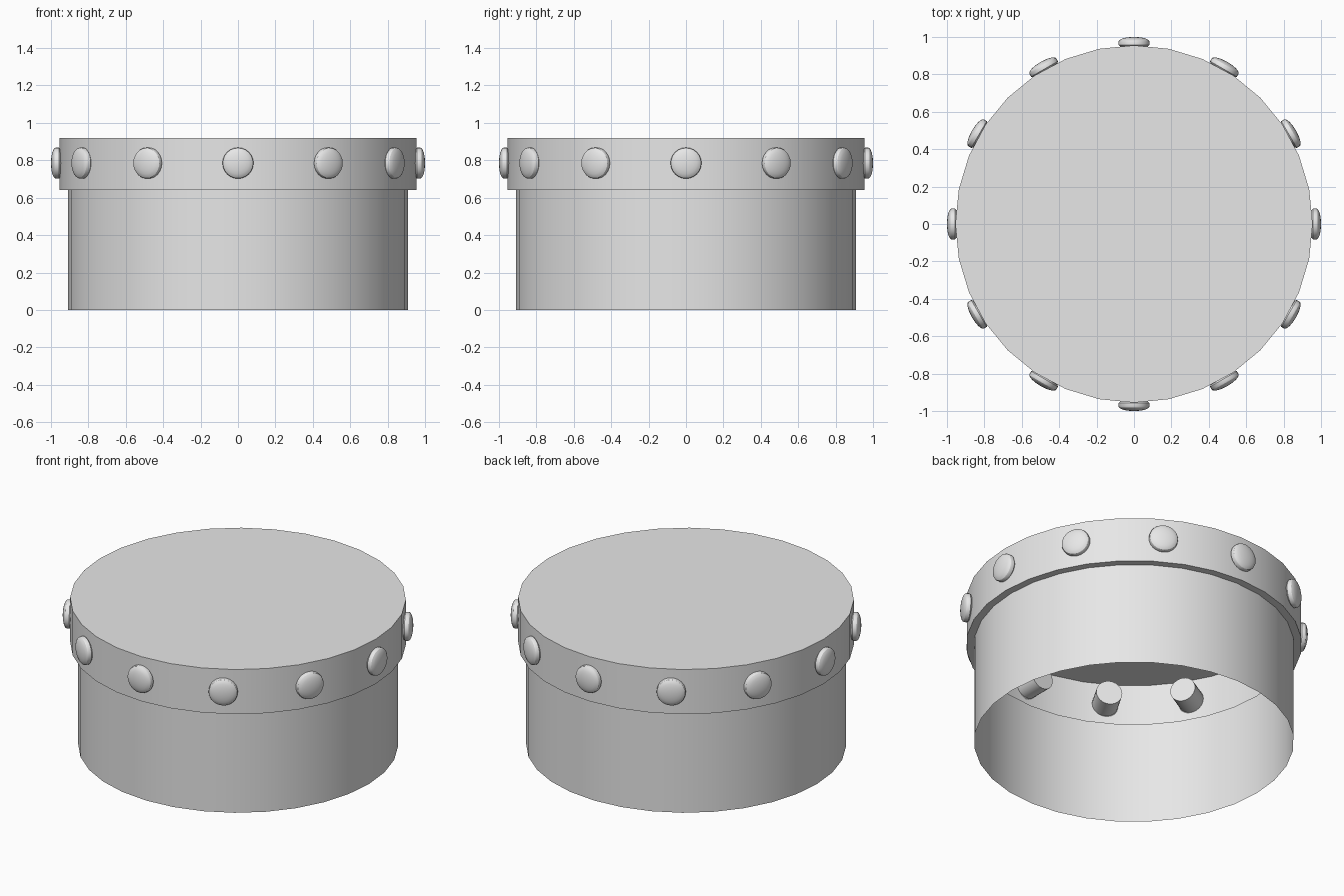
import bpy, math
from mathutils import Matrix

cube = bpy.data.objects.get("Cube")
if cube:
    bpy.data.objects.remove(cube, do_unlink=True)

grey = bpy.data.materials.new("plain_grey")
grey.use_nodes = True
colour = (0.8, 0.8, 0.8, 1)
grey.diffuse_color = colour
grey.node_tree.nodes["Principled BSDF"].inputs["Base Color"].default_value = colour


def lathe(name, profile, sides):
    """Spin (radius, height) points about z; points at radius 0 become one tip."""
    verts, rings, faces = [], [], []
    for r, z in profile:
        count = sides if r > 0 else 1
        rings.append([len(verts) + i for i in range(count)])
        for i in range(count):
            a = math.tau * i / sides
            verts.append((r * math.cos(a), r * math.sin(a), z))
    for low, high in zip(rings, rings[1:]):
        for i in range(sides):
            j = (i + 1) % sides
            if len(low) == 1:
                faces.append((low[0], high[j], high[i]))
            elif len(high) == 1:
                faces.append((low[i], low[j], high[0]))
            else:
                faces.append((low[i], low[j], high[j], high[i]))
    mesh = bpy.data.meshes.new(name)
    mesh.from_pydata(verts, [], faces)
    mesh.materials.append(grey)
    obj = bpy.data.objects.new(name, mesh)
    bpy.context.collection.objects.link(obj)
    bpy.ops.object.select_all(action="DESELECT")
    obj.select_set(True)
    bpy.context.view_layer.objects.active = obj
    bpy.ops.object.shade_smooth_by_angle(angle=math.radians(30))
    return obj


# Thin open-bottomed drum and its wider closed lid
lathe("drum_wall", [(0.91, 0), (0.91, 0.64)], 32)
lathe("lid", [(0.91, 0.64), (0.955, 0.64), (0.955, 0.92), (0, 0.92)], 32)

# Rivet: a shaft reaching inside the lid, with a domed head outside
head_radius, head_base, tip = 0.083, 0.974, 1.0
profile = [(0, 0.81), (0.075, 0.81), (0.075, 0.95), (head_radius, 0.957)]
for step in range(6):
    a = math.pi / 2 * step / 6
    profile.append((head_radius * math.cos(a), head_base + (tip - head_base) * math.sin(a)))
profile.append((0, tip))
rivet = lathe("rivet", profile, 24)

# Ring of twelve rivets pointing outwards
for i in range(12):
    obj = rivet if i == 0 else rivet.copy()
    if i:
        bpy.context.collection.objects.link(obj)
    obj.name = f"rivet_{i + 1}"
    obj.matrix_world = (Matrix.Translation((0, 0, 0.785))
                        @ Matrix.Rotation(math.tau * i / 12, 4, "Z")
                        @ Matrix.Rotation(math.pi / 2, 4, "Y"))
